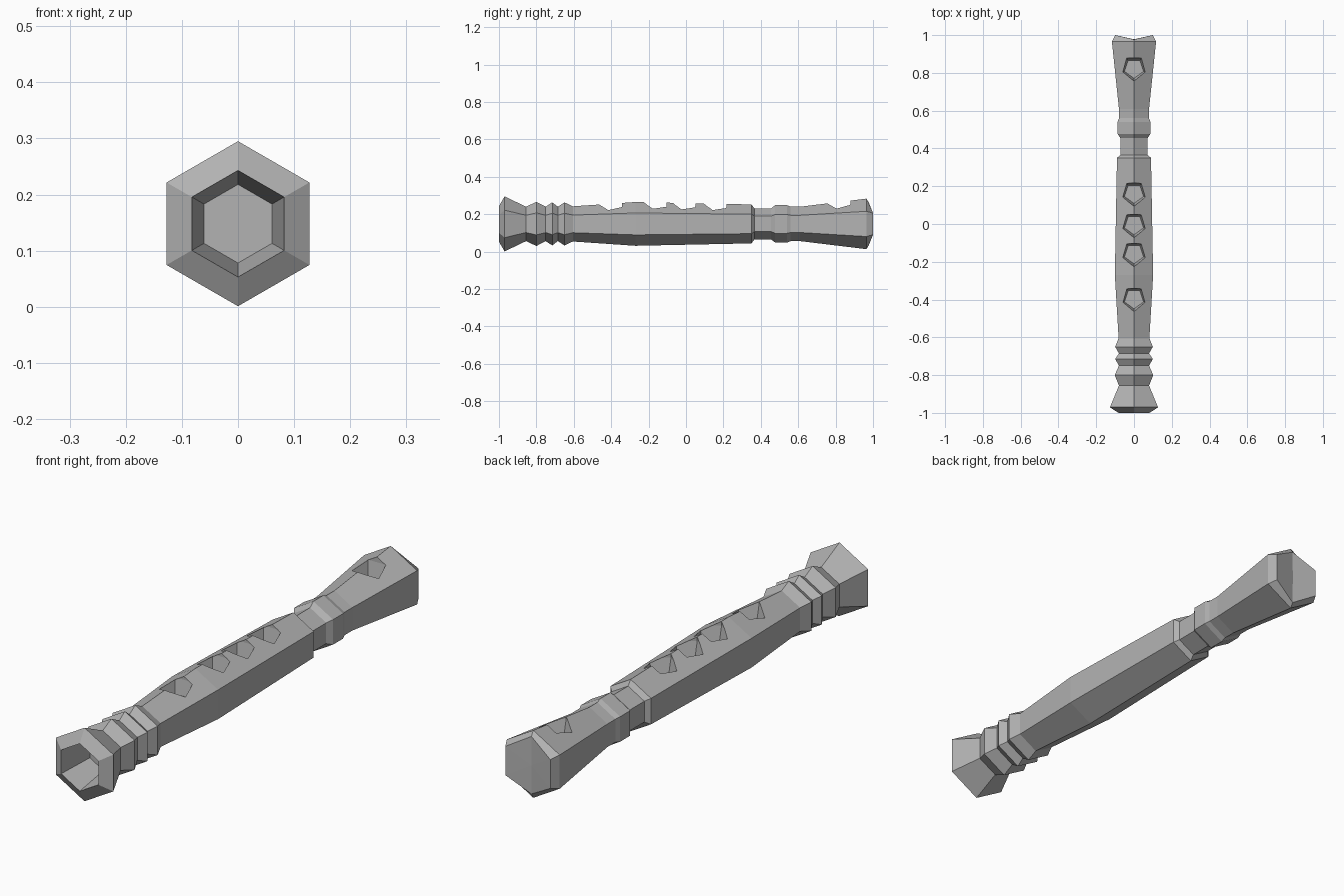
import bpy
import bmesh
from math import sin, cos, pi

cube = bpy.data.objects.get("Cube")
if cube:
    bpy.data.objects.remove(cube)

AXIS_Z = 0.148

grey = bpy.data.materials.new("plain grey")
grey.use_nodes = True
colour = (0.45, 0.45, 0.45, 1)
grey.diffuse_color = colour
grey.node_tree.nodes["Principled BSDF"].inputs["Base Color"].default_value = colour


def bridge(bm, a, b):
    n = len(a)
    for i in range(n):
        j = (i + 1) % n
        bm.faces.new((a[i], a[j], b[j], b[i]))


def finish(bm, name):
    bmesh.ops.recalc_face_normals(bm, faces=bm.faces)
    mesh = bpy.data.meshes.new(name)
    bm.to_mesh(mesh)
    bm.free()
    mesh.materials.append(grey)
    obj = bpy.data.objects.new(name, mesh)
    bpy.context.scene.collection.objects.link(obj)
    return obj


# Hexagonal body: (y, radius) from the bore floor, round the rim, to the blown end
profile = [
    (-0.85, 0.070), (-1.0, 0.095), (-0.97, 0.147), (-0.855, 0.092),
    (-0.80, 0.118), (-0.75, 0.092), (-0.715, 0.115), (-0.685, 0.092),
    (-0.65, 0.115), (-0.605, 0.094), (-0.27, 0.117), (0.35, 0.104),
    (0.366, 0.083), (0.455, 0.083), (0.477, 0.100), (0.54, 0.100),
    (0.56, 0.092), (0.61, 0.092), (0.965, 0.135), (1.0, 0.115),
]
bm = bmesh.new()
rings = []
for y, r in profile:
    rings.append([bm.verts.new((r * sin(k * pi / 3), y, AXIS_Z + r * cos(k * pi / 3)))
                  for k in range(6)])
for a, b in zip(rings, rings[1:]):
    bridge(bm, a, b)
bm.faces.new(rings[0])

# Blown end: ridge corners pulled in, dished fan to the centre
for k in (0, 3):
    rings[-1][k].co.y = 0.977
centre = bm.verts.new((0, 0.978, AXIS_Z))
for k in range(6):
    bm.faces.new((rings[-1][k], rings[-1][(k + 1) % 6], centre))
body = finish(bm, "flute_body")

# Tapered five-sided finger holes and mouth hole: (y, ridge height)
bm = bmesh.new()
for y, ridge in [(-0.396, 0.262), (-0.158, 0.263), (-0.004, 0.26),
                 (0.162, 0.256), (0.824, 0.266)]:
    levels = []
    for z, r in [(ridge - 0.075, 0.053), (ridge - 0.015, 0.067), (ridge + 0.06, 0.067)]:
        levels.append([bm.verts.new((r * sin(k * 2 * pi / 5), y - r * cos(k * 2 * pi / 5), z))
                       for k in range(5)])
    for a, b in zip(levels, levels[1:]):
        bridge(bm, a, b)
    bm.faces.new(levels[0])
    bm.faces.new(levels[-1])
cutter = finish(bm, "hole_cutter")
cutter.hide_render = True

cut = body.modifiers.new("holes", "BOOLEAN")
cut.operation = "DIFFERENCE"
cut.solver = "EXACT"
cut.object = cutter

# Bake the cut and drop the helper
graph = bpy.context.evaluated_depsgraph_get()
result = bpy.data.meshes.new_from_object(body.evaluated_get(graph))
body.modifiers.clear()
body.data = result
bpy.data.objects.remove(cutter)
